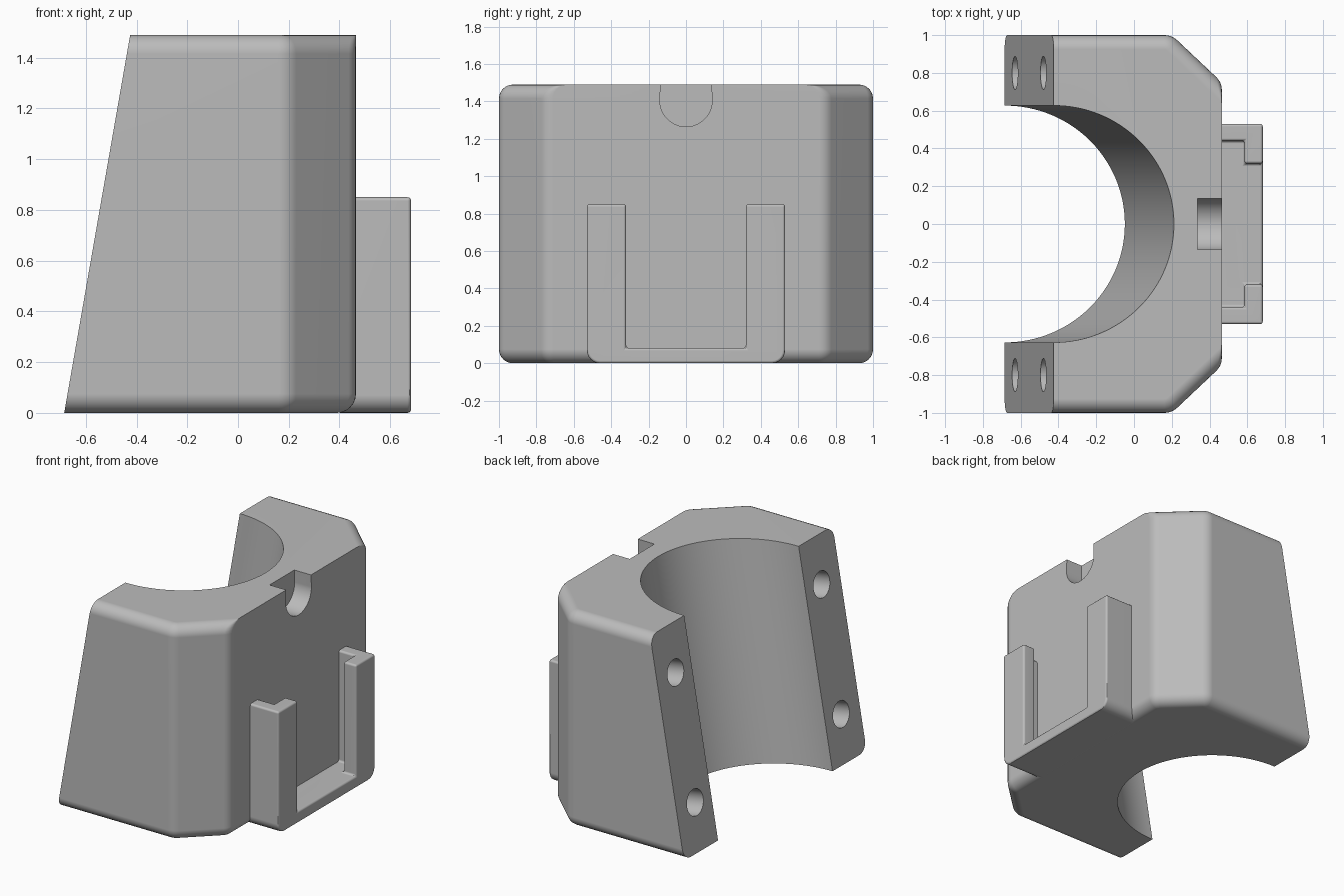
import bpy, bmesh, math
from mathutils import Vector

if "Cube" in bpy.data.objects:
    bpy.data.objects.remove(bpy.data.objects["Cube"])

HEIGHT, FRONT, FILLET = 1.49, 0.465, 0.075
FOOT, TOP = -0.685, -0.425                      # rear plane at floor and top
SLANT = Vector((TOP - FOOT, 0, HEIGHT)).normalized()
INWARD = Vector((SLANT.z, 0, -SLANT.x))

grey = bpy.data.materials.new("plain_grey")
grey.use_nodes = True
grey.diffuse_color = (0.5, 0.5, 0.5, 1)
grey.node_tree.nodes["Principled BSDF"].inputs["Base Color"].default_value = (0.5, 0.5, 0.5, 1)


def rear(z):
    return FOOT + (TOP - FOOT) * z / HEIGHT


def finish(name, bm):
    bmesh.ops.recalc_face_normals(bm, faces=bm.faces)
    mesh = bpy.data.meshes.new(name)
    bm.to_mesh(mesh)
    bm.free()
    mesh.materials.append(grey)
    obj = bpy.data.objects.new(name, mesh)
    bpy.context.collection.objects.link(obj)
    return obj


def loft(name, rings):
    bm = bmesh.new()
    loops = [[bm.verts.new(p) for p in ring] for ring in rings]
    for a, b in zip(loops, loops[1:]):
        for i in range(len(a)):
            j = (i + 1) % len(a)
            bm.faces.new((a[i], a[j], b[j], b[i]))
    bm.faces.new(loops[0])
    bm.faces.new(loops[-1])
    return finish(name, bm)


def prism(name, profile, x0, x1):
    return loft(name, [[(x, y, z) for y, z in profile] for x in (x0, x1)])


def box(name, half_y, z0, z1, x0, x1):
    return prism(name, [(-half_y, z0), (half_y, z0), (half_y, z1), (-half_y, z1)], x0, x1)


def cylinder(name, start, axis, radius, length, sides):
    bm = bmesh.new()
    bmesh.ops.create_cone(bm, cap_ends=True, segments=sides, radius1=radius,
                          radius2=radius, depth=length)
    bmesh.ops.translate(bm, verts=bm.verts, vec=(0, 0, length / 2))
    bm.transform(axis.to_track_quat('Z', 'Y').to_matrix().to_4x4())
    bmesh.ops.translate(bm, verts=bm.verts, vec=start)
    return finish(name, bm)


def apply(obj, mod):
    bpy.context.view_layer.objects.active = obj
    bpy.ops.object.modifier_apply(modifier=mod.name)


def cut(obj, cutter):
    mod = obj.modifiers.new("cut", 'BOOLEAN')
    mod.operation, mod.solver, mod.object = 'DIFFERENCE', 'EXACT', cutter
    apply(obj, mod)
    bpy.data.objects.remove(cutter)


def smooth(obj):
    bpy.ops.object.select_all(action='DESELECT')
    obj.select_set(True)
    bpy.context.view_layer.objects.active = obj
    bpy.ops.object.shade_smooth_by_angle(angle=math.radians(30))
    mod = obj.modifiers.new("weighted", 'WEIGHTED_NORMAL')
    mod.keep_sharp = True


def outline(z, inset, front_inset):
    """Horizontal section with softened chamfered corners."""
    n = Vector((0.25, 0.265)).normalized()
    c = n.dot(Vector((0.2, 1))) - inset
    side, front = 1 - inset, FRONT - front_inset
    start = Vector((rear(z), side))
    p = Vector(((c - n.y * side) / n.x, side))
    q = Vector((front, (c - n.x * front) / n.y))
    end = Vector((front, 0))
    half = [start]
    for a, corner, b in ((start, p, q), (p, q, end)):
        reach = (0.1 - inset) * 0.4
        u = corner + (a - corner).normalized() * reach
        v = corner + (b - corner).normalized() * reach
        for i in range(5):
            t = i / 4
            half.append(u * (1 - t) ** 2 + corner * 2 * t * (1 - t) + v * t * t)
    return [(x, y, z) for x, y in half] + [(x, -y, z) for x, y in reversed(half)]


# Main body: filleted all round below, on the sides and chamfers above
steps = [math.pi / 2 * i / 6 for i in range(7)]
bottom = [(FILLET * (1 - math.cos(a)), FILLET * (1 - math.sin(a))) for a in steps]
rings = [outline(z, d, d) for z, d in bottom]
rings += [outline(HEIGHT - z, d, 0) for z, d in reversed(bottom)]
body = loft("clamp_body", rings)

# Tilted half bore lying in the rear plane
cut(body, cylinder("bore", Vector((FOOT, 0, 0)) - SLANT, SLANT, 0.627, 3.5, 128))

# Blind screw holes square to the rear plane
for y in (-0.8, 0.8):
    for z in (0.315, 1.175):
        mouth = Vector((rear(z), y, z))
        cut(body, cylinder("hole", mouth - INWARD * 0.1, INWARD, 0.088, 0.55, 32))

# Round-bottomed notch in the top front edge
arc = [math.pi + math.pi * i / 24 for i in range(25)]
notch = [(0.14 * math.cos(a), 1.405 + 0.14 * math.sin(a)) for a in arc]
cut(body, prism("notch", notch + [(0.13, 1.6), (-0.13, 1.6)], 0.337, 0.6))
smooth(body)

# Slide-in bracket: rounded lower corners, channel and narrower opening
corner = [(0.46 + 0.07 * math.sin(a), 0.07 - 0.07 * math.cos(a)) for a in steps]
half = corner + [(0.53, 0.85)]
bracket = prism("slide_bracket", half + [(-y, z) for y, z in reversed(half)], 0.39, 0.682)
cut(bracket, box("channel", 0.44, 0.082, 1, 0.3, 0.585))
cut(bracket, box("opening", 0.32, 0.082, 1, 0.5, 0.8))
soften = bracket.modifiers.new("soften", 'BEVEL')
soften.width, soften.segments = 0.014, 3
soften.limit_method, soften.angle_limit = 'ANGLE', math.radians(40)
apply(bracket, soften)
smooth(bracket)
